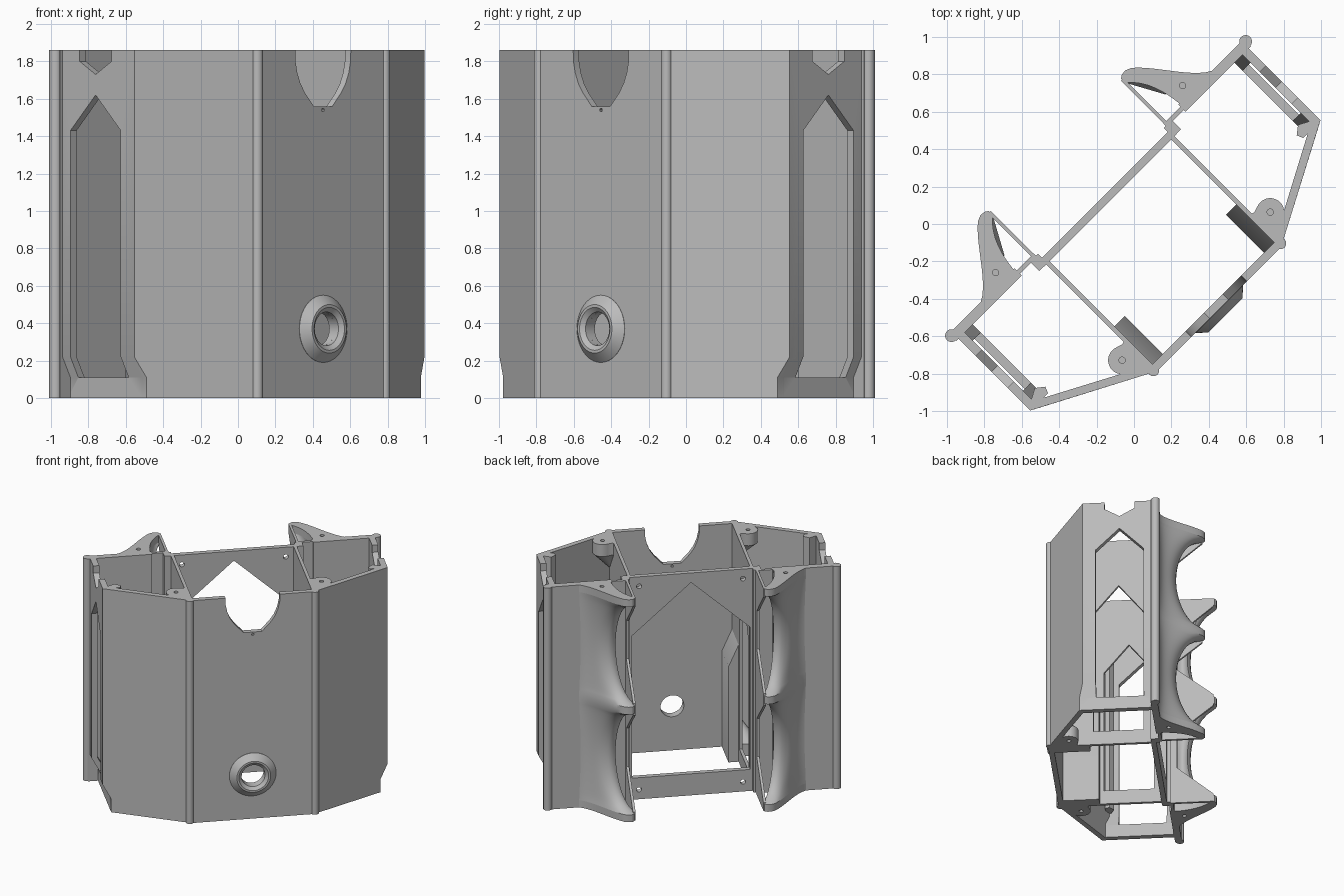
import bpy, bmesh, math
from mathutils import Matrix, Vector

if "Cube" in bpy.data.objects:
    bpy.data.objects.remove(bpy.data.objects["Cube"], do_unlink=True)

H = 1.86
TURN = Matrix.Rotation(math.radians(45), 4, 'Z')   # housing stands diagonally
grey = bpy.data.materials.new("light grey")
grey.use_nodes = True
grey.diffuse_color = (0.5, 0.5, 0.5, 1)
grey.node_tree.nodes["Principled BSDF"].inputs["Base Color"].default_value = (0.5, 0.5, 0.5, 1)

# Planes for drawing: outline (a, b) plus depth d -> width, depth, height
FRAMES = {"front": lambda a, b, d: (a, d, b),
          "side": lambda a, b, d: (d, a, b),
          "plan": lambda a, b, d: (a, b, d)}


def finish(name, bm, mirror=1):
    if mirror < 0:
        bmesh.ops.scale(bm, vec=(-1, 1, 1), verts=bm.verts)
    bmesh.ops.recalc_face_normals(bm, faces=bm.faces)
    bm.transform(TURN)
    me = bpy.data.meshes.new(name)
    bm.to_mesh(me)
    bm.free()
    me.materials.append(grey)
    me.shade_smooth()
    me.set_sharp_from_angle(angle=math.radians(32))
    ob = bpy.data.objects.new(name, me)
    bpy.context.collection.objects.link(ob)
    return ob


def plate(name, frame, outline, d0, d1, holes=(), mirror=1, shape=None):
    """Flat plate with holes, extruded from depth d0 to d1."""
    bm = bmesh.new()
    put = FRAMES[frame]
    for loop in [outline, *holes]:
        vs = [bm.verts.new(put(a, b, d0)) for a, b in loop]
        for i, v in enumerate(vs):
            bm.edges.new((v, vs[i - 1]))
    bmesh.ops.triangle_fill(bm, edges=bm.edges[:], use_beauty=True)
    ext = bmesh.ops.extrude_face_region(bm, geom=bm.faces[:])
    move = Vector(put(0, 0, d1 - d0))
    bmesh.ops.translate(bm, vec=move, verts=[g for g in ext["geom"] if isinstance(g, bmesh.types.BMVert)])
    if shape:
        shape(bm)
    return finish(name, bm, mirror)


def loft(name, rings, mirror=1, caps=True):
    """Skin a row of equal closed rings."""
    bm = bmesh.new()
    rows = [[bm.verts.new(p) for p in r] for r in rings]
    for a, b in zip(rows, rows[1:]):
        for i in range(len(a)):
            bm.faces.new((a[i - 1], a[i], b[i], b[i - 1]))
    if caps:
        bm.faces.new(rows[0])
        bm.faces.new(rows[-1])
    return finish(name, bm, mirror)


def circle(a, b, r, n=16):
    return [(a + r * math.cos(2 * math.pi * i / n), b + r * math.sin(2 * math.pi * i / n)) for i in range(n)]


def rect(a0, a1, b0, b1):
    return [(a0, b0), (a1, b0), (a1, b1), (a0, b1)]


def bezier(p, n):
    out = []
    for i in range(n + 1):
        t = i / n
        w = ((1 - t)**3, 3 * t * (1 - t)**2, 3 * t * t * (1 - t), t**3)
        out.append(tuple(sum(k * q[c] for k, q in zip(w, p)) for c in (0, 1)))
    return out


def house(c, half, low, shoulder, peak):
    return [(c - half, low), (c + half, low), (c + half, shoulder), (c, peak), (c - half, shoulder)]


# Front wall with top notch, pin hole and round port
notch = [(0.21, H), (0.208, 1.8), (0.195, 1.74), (0.17, 1.68), (0.135, 1.63), (0.07, 1.56)]
outline = [(-0.49, 0), (0.49, 0), (0.49, H)] + notch + [(-a, b) for a, b in reversed(notch)] + [(-0.49, H)]
plate("front_wall", "front", outline, -0.643, -0.60,
      [circle(0, 0.37, 0.09, 32), circle(0, 1.54, 0.01, 8)])
loft("port_ring", [[(a, d, b) for a, b in circle(0, 0.37, r, 40)] for r, d in
     ((0.18, -0.62), (0.18, -0.645), (0.13, -0.69), (0.115, -0.69), (0.09, -0.67), (0.09, -0.60))], caps=False)

# Back plate with a large gabled opening and four screw holes
screws = [circle(a, b, 0.02, 12) for a in (-0.4, 0.4) for b in (0.08, 1.78)]
plate("back_plate", "front", rect(-0.5, 0.5, 0, H), 0.178, 0.22,
      [house(0, 0.455, 0.18, 1.37, 1.78)] + screws)


def step_in(bm):
    """Bottom of the side panel steps inward."""
    for z in (0.11, 0.22):
        bmesh.ops.bisect_plane(bm, geom=bm.verts[:] + bm.edges[:] + bm.faces[:],
                               plane_co=(0, 0, z), plane_no=(0, 0, 1))
    for v in bm.verts:
        v.co.x -= 0.06 * min(1, max(0, (0.22 - v.co.z) / 0.11))


def corner_wall_ring(u, z):
    v = -0.643 + (u - 0.48) * 0.535
    return [(0.47, -0.643, z), (u, v, z), (u, v + 0.05, z), (0.47, -0.595, z)]


def lobe(z):
    """How far the handle is scooped at a height: two round scoops."""
    return max(math.sqrt(max(0, 1 - ((z - c) / 0.41)**2)) for c in (0.48, 1.38))


# Handle cross-section: swept outer curve, round tip, hollow inner curve
horn = (bezier([(0.90, 0.275), (0.79, 0.30), (0.68, 0.52), (0.58, 0.60)], 12)
        + [(0.55, 0.613), (0.52, 0.612), (0.50, 0.598)]
        + bezier([(0.497, 0.575), (0.59, 0.49), (0.62, 0.39), (0.63, 0.25)], 8))


def horn_ring(z):
    s = lobe(z)
    ring = []
    for u, v in horn:
        w = min(1, max(0, (v - 0.28) / 0.32)) * s
        ring.append((u + 0.12 * w, v - 0.22 * w, z))
    return ring


boss = [(0.46, -0.62), (0.46, -0.40), (0.50, -0.41)]
boss += [(0.56 + 0.075 * math.cos(math.radians(a)), -0.47 + 0.075 * math.sin(math.radians(a)))
         for a in range(110, -41, -15)] + [(0.64, -0.55)]
fin = [(0.24, 0), (0.59, 0), (0.59, 0.07), (0.30, 0.32), (0.30, 0.64), (0.59, 0.88),
       (0.59, 0.98), (0.30, 1.22), (0.30, 1.54), (0.59, 1.79), (0.59, H), (0.24, H)]

for side, m in (("left", 1), ("right", -1)):
    # Side panel: gabled window and a pointed notch in the top edge
    edge = [(-0.314, 0), (0.25, 0), (0.25, H), (0.10, H), (0.10, 1.8), (-0.02, 1.73),
            (-0.14, 1.8), (-0.14, H), (-0.314, H)]
    plate(side + "_side_panel", "side", edge, 1.05, 1.097,
          [house(-0.02, 0.19, 0.11, 1.43, 1.62)], m, step_in)
    # Slanted wall between front and side
    loft(side + "_slanted_wall", [corner_wall_ring(u, z) for u, z in
         ((1.037, 0), (1.037, 0.11), (1.097, 0.22), (1.097, H))], m)
    # Rear wall, corner beads and joint post
    plate(side + "_rear_wall", "plan", rect(0.62, 1.115, 0.23, 0.285), 0, H, mirror=m)
    plate(side + "_rear_web", "plan", rect(0.49, 0.63, 0.243, 0.268), 0, H, mirror=m)
    plate(side + "_rear_bead", "plan", circle(1.112, 0.268, 0.034, 20), 0, H, mirror=m)
    plate(side + "_front_bead", "plan", circle(0.481, -0.628, 0.03, 20), 0, H, mirror=m)
    plate(side + "_joint_post", "plan", rect(0.475, 0.535, 0.18, 0.25), 0, H, mirror=m)
    # Clip rib inside the side corner
    plate(side + "_clip_rib", "plan", [(0.995, -0.245), (0.95, -0.28), (0.965, -0.315), (1.06, -0.315),
          (1.06, -0.28)], 0.25, H, mirror=m)
    # Inner dividing wall with its gabled opening
    plate(side + "_inner_wall", "side", rect(-0.61, 0.2, 0, H), 0.46, 0.485,
          [house(-0.08, 0.2, 0.12, 1.2, 1.45)], m)
    # Block with a sloped top beside the front wall
    plate(side + "_inner_block", "front", [(0.382, 0), (0.47, 0), (0.47, 1.0), (0.382, 0.8)],
          -0.62, -0.312, mirror=m)
    # Scooped handle with drilled end caps, and the gusset fin beside it
    cap = 0.06
    steps = [cap + (H - 2 * cap) * i / 56 for i in range(57)]
    loft(side + "_handle", [horn_ring(z) for z in steps], m)
    for end, z in (("bottom", 0), ("top", H - cap)):
        plate(f"{side}_handle_{end}", "plan", horn, z, z + cap, [circle(0.707, 0.339, 0.017, 12)], m)
    plate(side + "_gusset_fin", "side", fin, 0.492, 0.512, mirror=m)
    # Screw bosses, drilled and tapering away from both ends
    for end, z0, z1, z2 in (("bottom", 0, 0.1, 0.28), ("top", H, H - 0.1, H - 0.28)):
        plate(f"{side}_boss_{end}", "plan", boss, z0, z1, [circle(0.56, -0.47, 0.017, 12)], m)
        small = [(0.465 + (u - 0.465) * 0.15, -0.61 + (v + 0.61) * 0.15) for u, v in boss]
        loft(f"{side}_boss_taper_{end}", [[(u, v, z1) for u, v in boss], [(u, v, z2) for u, v in small]], m)
